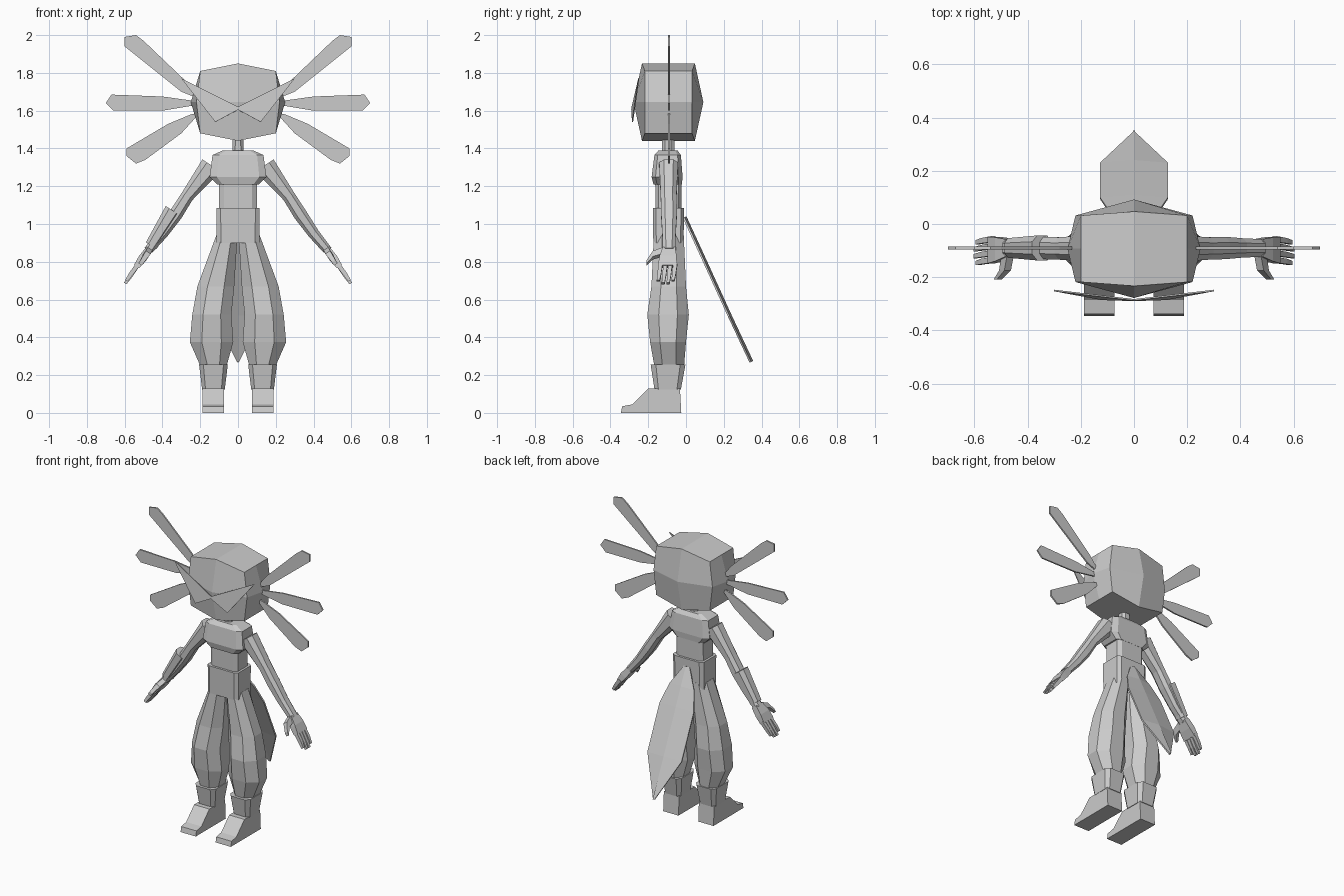
import bpy
import bmesh
from mathutils import Vector

if "Cube" in bpy.data.objects:
    bpy.data.objects.remove(bpy.data.objects["Cube"], do_unlink=True)

grey = bpy.data.materials.new("plain grey")
grey.use_nodes = True
grey.diffuse_color = (0.6, 0.6, 0.6, 1)
grey.node_tree.nodes["Principled BSDF"].inputs["Base Color"].default_value = grey.diffuse_color

X, Y, Z = Vector((1, 0, 0)), Vector((0, 1, 0)), Vector((0, 0, 1))
ARM = Vector((0.55, 0, -0.83)).normalized()   # direction down the arm
ARM_SIDE = Vector((0.83, 0, 0.55)).normalized()
BOX = [(1, 1), (-1, 1), (-1, -1), (1, -1)]


def chamfered(c):
    """Box outline with cut corners."""
    return [(1, c), (c, 1), (-c, 1), (-1, c), (-1, -c), (-c, -1), (c, -1), (1, -c)]


def finish(name, bm, mirror=False, thickness=0):
    bmesh.ops.recalc_face_normals(bm, faces=bm.faces)
    mesh = bpy.data.meshes.new(name)
    bm.to_mesh(mesh)
    bm.free()
    mesh.materials.append(grey)
    ob = bpy.data.objects.new(name, mesh)
    bpy.context.collection.objects.link(ob)
    if mirror:
        ob.modifiers.new("mirror", 'MIRROR')
    if thickness:
        solid = ob.modifiers.new("thickness", 'SOLIDIFY')
        solid.thickness = thickness
        solid.offset = 0
    return ob


def loft(name, rows, outline=BOX, u=X, v=Y, mirror=False):
    """Skin rows of (x, y, z, half u, half v) and cap both ends."""
    bm = bmesh.new()
    rings = [[bm.verts.new(Vector((x, y, z)) + u * hu * a + v * hv * b) for a, b in outline]
             for x, y, z, hu, hv in rows]
    n = len(outline)
    for r, s in zip(rings, rings[1:]):
        for i in range(n):
            j = (i + 1) % n
            bm.faces.new((r[i], r[j], s[j], s[i]))
    bm.faces.new(rings[0])
    bm.faces.new(rings[-1])
    return finish(name, bm, mirror)


def plate(name, points, thickness):
    """Thin mirrored sheet from one outline."""
    bm = bmesh.new()
    bm.faces.new([bm.verts.new(p) for p in points])
    return finish(name, bm, True, thickness)


# Head: a 2x2x2 block with its middles pushed outwards
def head_point(i, j, k):
    x = i * (0.2 if k else (0.22 if j else 0.25))
    z = 1.645 + k * (0.165 if i else 0.205)
    bulge = 0.185 if not (i or k) else (0.14 if not i else 0.125)
    return x, -0.093 + j * bulge, z


bm = bmesh.new()
span = (-1, 0, 1)
grid = {(i, j, k): bm.verts.new(head_point(i, j, k))
        for i in span for j in span for k in span if (i, j, k) != (0, 0, 0)}
for axis in range(3):
    for side in (-1, 1):
        for a in (-1, 0):
            for b in (-1, 0):
                corners = []
                for p, q in ((a, b), (a + 1, b), (a + 1, b + 1), (a, b + 1)):
                    key = [p, q]
                    key.insert(axis, side)
                    corners.append(grid[tuple(key)])
                bm.faces.new(corners)
finish("head", bm)

# Face mask and the three thin fronds on each side
plate("face_mask", [(0, -0.285, 1.62), (0.3, -0.25, 1.77), (0.12, -0.283, 1.54), (0, -0.287, 1.605)], 0.006)
fronds = {
    "upper_frond": [(0.2, 1.66), (0.28, 1.76), (0.5, 1.97), (0.54, 2.0), (0.6, 1.99), (0.6, 1.94), (0.3, 1.7)],
    "middle_frond": [(0.22, 1.63), (0.4, 1.6), (0.66, 1.6), (0.7, 1.64), (0.67, 1.685), (0.4, 1.675), (0.22, 1.65)],
    "lower_frond": [(0.2, 1.59), (0.25, 1.58), (0.37, 1.53), (0.59, 1.4), (0.59, 1.36), (0.54, 1.32),
                    (0.49, 1.34), (0.3, 1.48)],
}
for name, outline in fronds.items():
    plate(name, [(x, -0.09, z) for x, z in outline], 0.01)

# Trunk
loft("neck", [(0, -0.095, 1.36, 0.03, 0.033), (0, -0.095, 1.48, 0.028, 0.033)], chamfered(0.5))
loft("chest", [(0, -0.095, 1.39, 0.08, 0.05), (0, -0.097, 1.365, 0.135, 0.07),
               (0, -0.1, 1.25, 0.15, 0.082), (0, -0.097, 1.21, 0.11, 0.075)], chamfered(0.75))
loft("waist", [(0, -0.093, 1.22, 0.1, 0.07), (0, -0.093, 1.06, 0.1, 0.068)], chamfered(0.75))
loft("belt", [(0, -0.093, 1.085, 0.115, 0.083), (0, -0.093, 0.9, 0.113, 0.08)], chamfered(0.8))

# Arms
arm_rows = [(0.14, -0.092, 1.31, 0.058, 0.05), (0.27, -0.092, 1.145, 0.034, 0.042),
            (0.33, -0.09, 1.05, 0.036, 0.042), (0.4, -0.09, 0.95, 0.03, 0.036),
            (0.475, -0.09, 0.86, 0.024, 0.033)]
loft("arms", arm_rows, chamfered(0.5), ARM_SIDE, Y, True)
loft("right_bracer", [(-0.345, -0.09, 1.07, 0.045, 0.047), (-0.46, -0.09, 0.885, 0.033, 0.037)],
     chamfered(0.5), Vector((-ARM_SIDE.x, 0, ARM_SIDE.z)), Y)

# Hands
loft("palms", [(0.468, -0.09, 0.868, 0.02, 0.033), (0.505, -0.095, 0.82, 0.022, 0.045),
               (0.537, -0.098, 0.775, 0.016, 0.05)], BOX, ARM_SIDE, Y, True)
for i, name in enumerate(("index", "middle", "ring", "little")):
    y = -0.135 + 0.026 * i
    drop = 0.015 if i in (1, 2) else 0
    loft(name + "_fingers", [(0.53, y, 0.785, 0.012, 0.011),
                             (0.567, y - 0.006, 0.735 - drop / 2, 0.011, 0.01),
                             (0.59 + drop / 2, y - 0.012, 0.7 - drop, 0.008, 0.008)], BOX, ARM_SIDE, Y, True)
loft("thumbs", [(0.475, -0.115, 0.855, 0.015, 0.02), (0.485, -0.175, 0.835, 0.015, 0.018),
                (0.512, -0.208, 0.795, 0.011, 0.011)], BOX, ARM_SIDE, ARM, True)

# Baggy trousers: inner x, outer x, front y, back y, height
trousers = [(0.003, 0.115, -0.17, -0.012, 0.94), (0.02, 0.215, -0.183, 0, 0.67),
            (0.035, 0.242, -0.205, 0.015, 0.52), (0.025, 0.255, -0.19, 0, 0.375),
            (0.06, 0.2, -0.168, -0.01, 0.25)]
loft("trouser_legs", [((a + b) / 2, (c + d) / 2, z, (b - a) / 2, (d - c) / 2)
                      for a, b, c, d, z in trousers], chamfered(0.45), mirror=True)

# Boots
loft("boot_cuffs", [(0.13, -0.095, 0.255, 0.076, 0.092), (0.13, -0.097, 0.125, 0.06, 0.07)],
     chamfered(0.7), mirror=True)
sole = [(-0.025, 0), (-0.345, 0), (-0.338, 0.035), (-0.285, 0.045), (-0.2, 0.13), (-0.032, 0.13)]
loft("feet", [(0.074, 0, 0, 1, 1), (0.188, 0, 0, 1, 1)], sole, Y, Z, True)

# Leaf-shaped tail cloth: half width, y, z, with a soft centre ridge
bm = bmesh.new()
tail = [(0.02, -0.008, 1.035), (0.09, 0.045, 0.92), (0.127, 0.1, 0.8), (0.127, 0.23, 0.515), (0.004, 0.345, 0.27)]
rows = [(bm.verts.new((0, y + 0.006, z + 0.003)), bm.verts.new((w, y - 0.004, z - 0.002))) for w, y, z in tail]
for r, s in zip(rows, rows[1:]):
    bm.faces.new((r[0], r[1], s[1], s[0]))
finish("tail_cloth", bm, True, 0.01)
